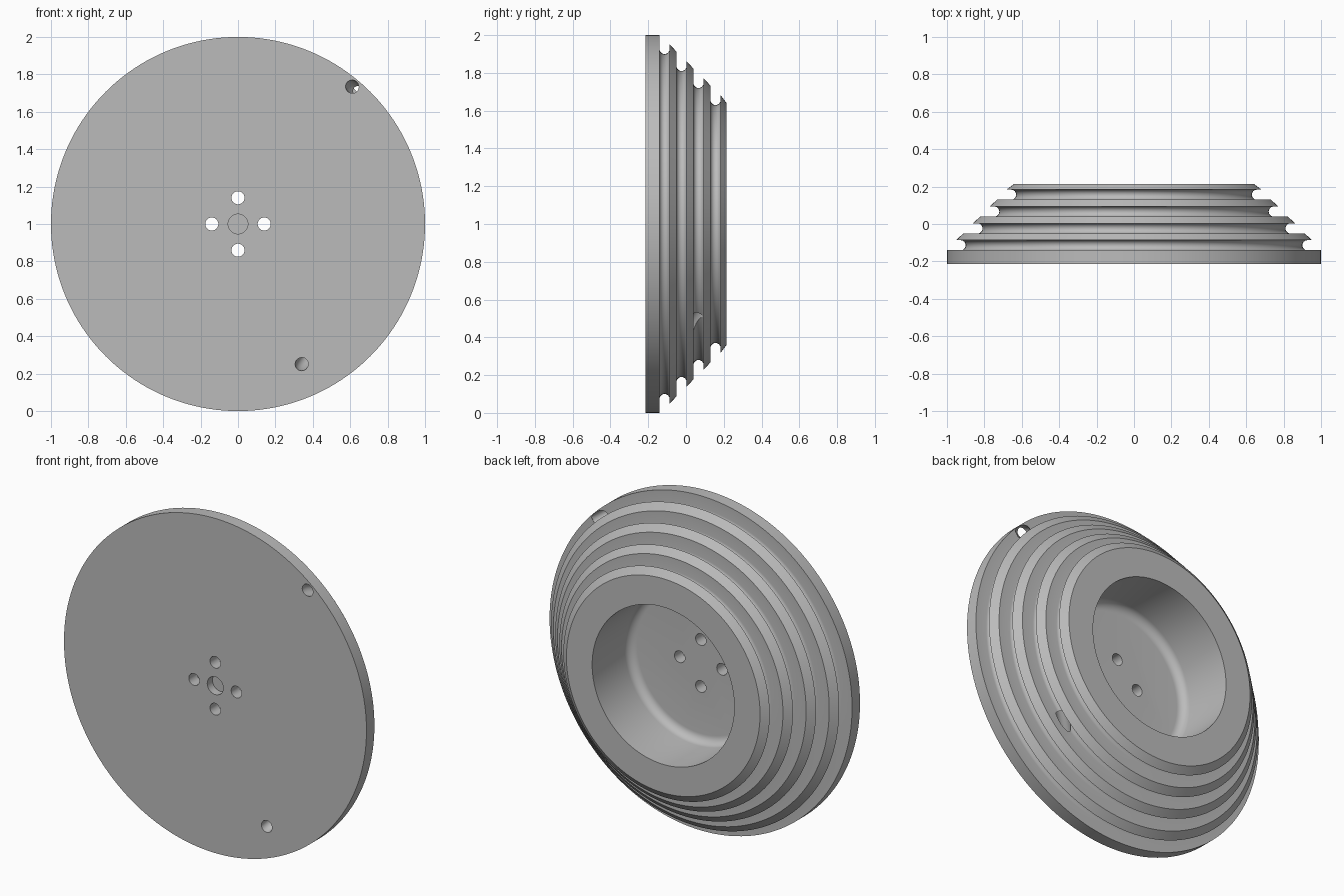
import bpy, bmesh, math
from mathutils import Vector

cube = bpy.data.objects.get("Cube")
if cube:
    bpy.data.objects.remove(cube, do_unlink=True)

SIDES = 160
FRONT, BACK, FLOOR = -0.215, 0.215, -0.14

grey = bpy.data.materials.new("plain grey")
grey.use_nodes = True
colour = (0.5, 0.5, 0.5, 1)
grey.diffuse_color = colour
grey.node_tree.nodes["Principled BSDF"].inputs["Base Color"].default_value = colour


def arc(r, y, radius, start, end, steps):
    """Points (radius from axis, y) along a circular arc, angles in degrees."""
    angles = [math.radians(start + (end - start) * i / steps) for i in range(steps + 1)]
    return [(r + radius * math.cos(a), y + radius * math.sin(a)) for a in angles]


def make_object(name, bm):
    bmesh.ops.recalc_face_normals(bm, faces=bm.faces)
    mesh = bpy.data.meshes.new(name)
    bm.to_mesh(mesh)
    bm.free()
    mesh.materials.append(grey)
    obj = bpy.data.objects.new(name, mesh)
    bpy.context.collection.objects.link(obj)
    return obj


def skin(name, rings):
    """Closed solid through a list of vertex rings, capped at both ends."""
    bm = bmesh.new()
    loops = [[bm.verts.new(p) for p in ring] for ring in rings]
    for a, b in zip(loops, loops[1:]):
        for i in range(len(a)):
            j = (i + 1) % len(a)
            bm.faces.new((a[i], a[j], b[j], b[i]))
    bm.faces.new(loops[0])
    bm.faces.new(loops[-1])
    return make_object(name, bm)


def lathe(name, profile):
    turns = [2 * math.pi * i / SIDES for i in range(SIDES)]
    return skin(name, [[(r * math.cos(t), y, 1 + r * math.sin(t)) for t in turns]
                       for r, y in profile])


def tube(name, path, radius, sides=24):
    """Round cutter whose centre follows the path."""
    points = [Vector(p) for p in path]
    rings = []
    for i, p in enumerate(points):
        along = (points[min(i + 1, len(points) - 1)] - points[max(i - 1, 0)]).normalized()
        u = along.cross(Vector((0, 0, 1))).normalized()
        v = along.cross(u)
        rings.append([p + radius * (u * math.cos(2 * math.pi * k / sides)
                                    + v * math.sin(2 * math.pi * k / sides))
                      for k in range(sides)])
    return tube_skin(name, rings)


def tube_skin(name, rings):
    return skin(name, rings)


def bend(start, control, end, steps=12):
    """Quadratic curve that starts straight into the front face."""
    a, b, c = Vector(start), Vector(control), Vector(end)
    curve = [a * (1 - t) ** 2 + b * 2 * t * (1 - t) + c * t * t
             for t in [i / steps for i in range(steps + 1)]]
    return [a - Vector((0, 0.05, 0))] + curve


# Stepped wheel: rim, then four rope grooves each with a sloping ridge
profile = [(1, FRONT), (1, FLOOR)]
for step in range(4):
    shift = 0.09 * step
    profile += arc(0.927 - shift, -0.1135 + shift, 0.027, 270, 90, 12)
    profile += [(0.952 - shift, -0.0865 + shift), (0.912 - shift, -0.05 + shift)]
profile[-1] = (0.64, BACK)

# Hollow back with a rounded inner corner
profile += [(0.47, BACK)] + arc(0.42, FLOOR + 0.05, 0.05, 0, -90, 8)
wheel = lathe("stepped_pulley", profile)

# Hole cutters: four through holes, a shallow centre hole, two bent rope holes
cutters = [tube("bolt_hole_cutter", [(x, -0.3, 1 + z), (x, 0, 1 + z)], 0.035)
           for x, z in ((0.14, 0), (-0.14, 0), (0, 0.14), (0, -0.14))]
cutters.append(tube("centre_hole_cutter", [(0, -0.3, 1), (0, -0.165, 1)], 0.053, 48))
cutters.append(tube("outer_rope_hole_cutter",
                    bend((0.61, FRONT, 1.735), (0.615, -0.175, 1.73), (0.7, -0.115, 1.67)), 0.035))
cutters.append(tube("inner_rope_hole_cutter",
                    bend((0.34, FRONT, 0.25), (0.36, -0.09, 0.28), (0.56, 0.06, 0.52)), 0.035))

bpy.context.view_layer.objects.active = wheel
wheel.select_set(True)
for cutter in cutters:
    mod = wheel.modifiers.new("hole", 'BOOLEAN')
    mod.operation = 'DIFFERENCE'
    mod.solver = 'EXACT'
    mod.object = cutter
    bpy.ops.object.modifier_apply(modifier=mod.name)
    bpy.data.objects.remove(cutter, do_unlink=True)

# Smooth turned surfaces, crisp edges
bpy.ops.object.select_all(action='DESELECT')
wheel.select_set(True)
bpy.ops.object.shade_smooth_by_angle(angle=math.radians(30))
